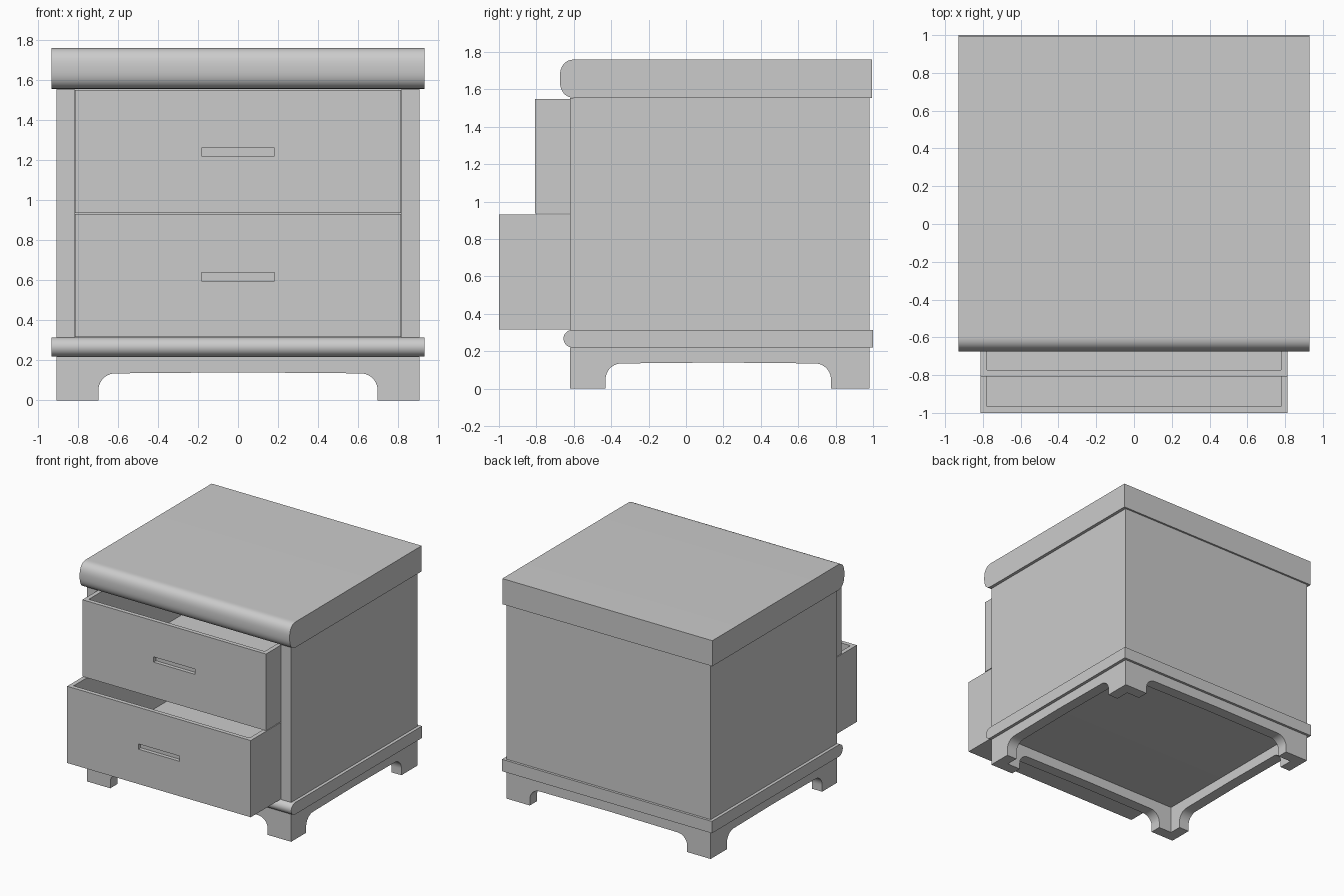
import bpy, bmesh, math
from mathutils import Vector

if "Cube" in bpy.data.objects:
    bpy.data.objects.remove(bpy.data.objects["Cube"])


def finish(bm, name, smooth=False):
    bmesh.ops.recalc_face_normals(bm, faces=bm.faces)
    mesh = bpy.data.meshes.new(name)
    bm.to_mesh(mesh)
    bm.free()
    obj = bpy.data.objects.new(name, mesh)
    bpy.context.collection.objects.link(obj)
    if smooth:
        bpy.ops.object.select_all(action='DESELECT')
        obj.select_set(True)
        bpy.context.view_layer.objects.active = obj
        bpy.ops.object.shade_smooth_by_angle(angle=math.radians(30))
    return obj


def box_mesh(lo, hi):
    bm = bmesh.new()
    bmesh.ops.create_cube(bm, size=1)
    for v in bm.verts:
        v.co = Vector([lo[i] if v.co[i] < 0 else hi[i] for i in range(3)])
    return bm


def box(name, lo, hi):
    return finish(box_mesh(lo, hi), name)


def extrude(name, points, a, b, axis, smooth=True):
    """Extrude a (u, z) profile from a to b along x or y."""
    bm = bmesh.new()
    place = (lambda u, z: (a, u, z)) if axis == 'x' else (lambda u, z: (u, a, z))
    face = bm.faces.new([bm.verts.new(place(u, z)) for u, z in points])
    ext = bmesh.ops.extrude_face_region(bm, geom=[face])
    move = Vector((b - a, 0, 0)) if axis == 'x' else Vector((0, b - a, 0))
    bmesh.ops.translate(bm, vec=move, verts=[g for g in ext['geom'] if isinstance(g, bmesh.types.BMVert)])
    return finish(bm, name, smooth)


def bullnose(name, front, depth, back, z0, z1, power):
    """Slab with a rounded front edge."""
    mid, half = (z0 + z1) / 2, (z1 - z0) / 2
    pts = [(back, z0)]
    for i in range(25):
        t = -math.pi / 2 + math.pi * i / 24
        s = math.sin(t)
        pts.append((front + depth - depth * abs(math.cos(t)) ** power,
                    mid + half * math.copysign(abs(s) ** power, s)))
    pts.append((back, z1))
    return extrude(name, pts, -0.93, 0.93, 'x')


def apron(name, u0, u1, arch0, arch1, a, b, axis):
    """Plinth board with an arched cut-out between two feet."""
    r, top, z1 = 0.085, 0.135, 0.22
    left = [(arch0 + r - r * math.cos(t), top - r + r * math.sin(t))
            for t in [math.pi / 2 * i / 10 for i in range(11)]]
    right = [(arch0 + arch1 - u, z) for u, z in reversed(left)]
    pts = [(u0, 0), (arch0, 0)] + left + [((arch0 + arch1) / 2, 0.14)] + right
    pts += [(arch1, 0), (u1, 0), (u1, z1), (u0, z1)]
    return extrude(name, pts, a, b, axis)


def drawer(name, front, z0, z1, slot_z):
    """Open box with a recessed finger slot in its front."""
    bm = box_mesh((-0.813, front, z0), (0.813, front + 1.55, z1))
    bm.normal_update()
    # hollow the tray
    top = max(bm.faces, key=lambda f: f.normal.z)
    bmesh.ops.inset_region(bm, faces=[top], thickness=0.048)
    ext = bmesh.ops.extrude_discrete_faces(bm, faces=[top])['faces'][0]
    for v in ext.verts:
        v.co.z = z0 + 0.04
    bm.normal_update()
    # recess the slot
    face = min(bm.faces, key=lambda f: f.calc_center_median().y)
    bmesh.ops.inset_region(bm, faces=[face], thickness=0.1)
    mid = (z0 + z1) / 2
    for v in face.verts:
        v.co.x = math.copysign(0.183, v.co.x)
        v.co.z = slot_z + math.copysign(0.021, v.co.z - mid)
    ext = bmesh.ops.extrude_discrete_faces(bm, faces=[face])['faces'][0]
    for v in ext.verts:
        v.co.y += 0.03
    return finish(bm, name)


# top and base mouldings
bullnose("top_slab", -0.675, 0.085, 0.995, 1.555, 1.76, 0.8)
bullnose("base_moulding", -0.655, 0.05, 1.0, 0.22, 0.315, 1.0)

# cabinet shell
for side, s in (("left", -1), ("right", 1)):
    xs = sorted((s * 0.905, s * 0.815))
    box(side + "_panel", (xs[0], -0.62, 0.315), (xs[1], 0.98, 1.555))
    apron(side + "_plinth", -0.53, 0.89, -0.43, 0.775, xs[0], xs[1], 'x')
box("back_panel", (-0.815, 0.91, 0.315), (0.815, 0.98, 1.555))

# front and back plinth boards
apron("front_plinth", -0.905, 0.905, -0.697, 0.697, -0.62, -0.53, 'y')
apron("back_plinth", -0.905, 0.905, -0.697, 0.697, 0.89, 0.98, 'y')

# drawers, pulled out by different amounts
drawer("lower_drawer", -1.0, 0.317, 0.931, 0.617)
drawer("upper_drawer", -0.807, 0.936, 1.55, 1.24)
